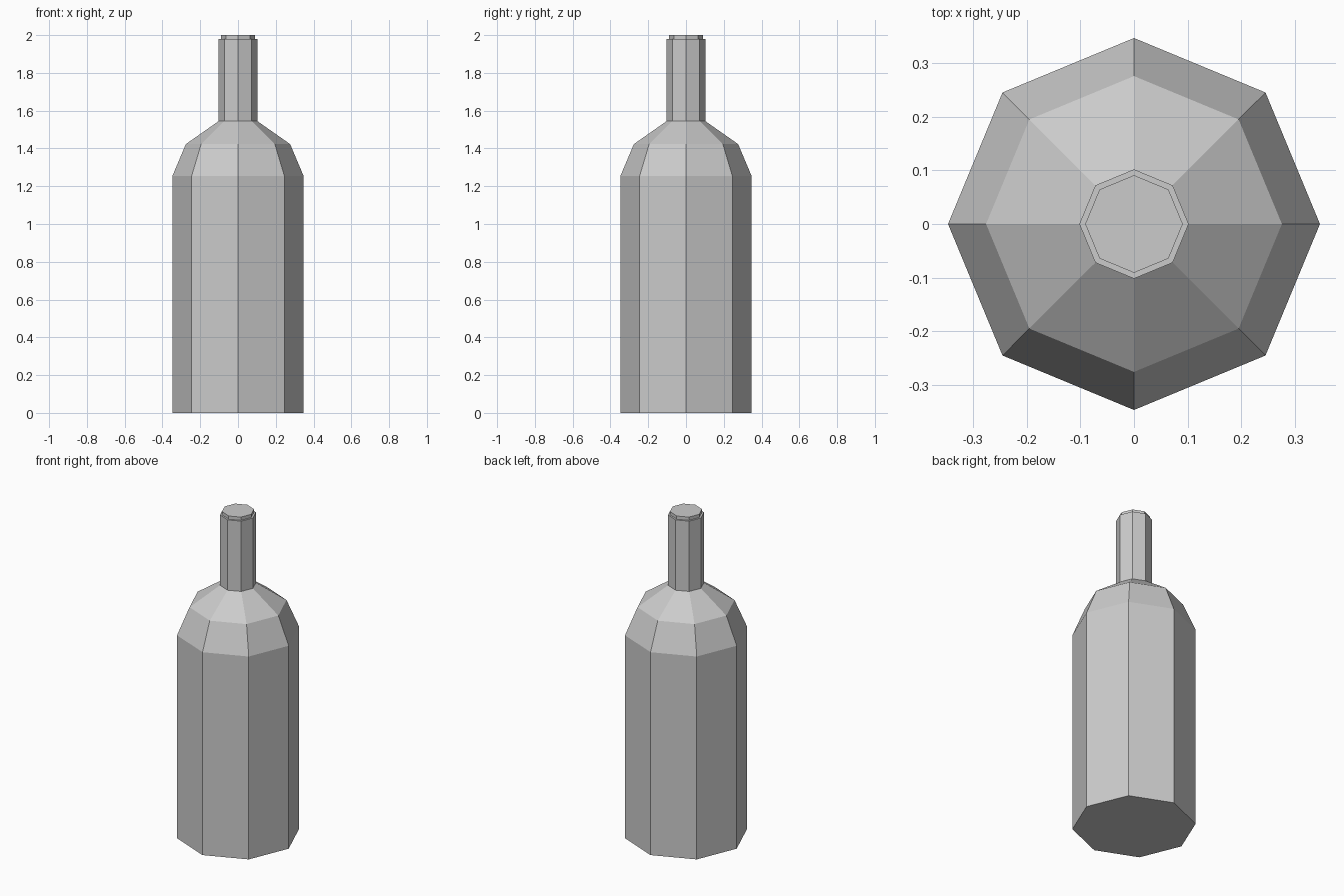
import bpy
import bmesh
from math import cos, sin, tau

SIDES = 8

cube = bpy.data.objects.get("Cube")
if cube:
    bpy.data.objects.remove(cube, do_unlink=True)

# One plain grey for the whole model
grey = bpy.data.materials.new("plain_grey")
grey.use_nodes = True
colour = (0.6, 0.6, 0.6, 1)
grey.diffuse_color = colour
grey.node_tree.nodes["Principled BSDF"].inputs["Base Color"].default_value = colour


def lathe(name, profile):
    """Turn (radius, height) pairs into a closed, flat-shaded octagonal solid."""
    bm = bmesh.new()
    rings = []
    for r, z in profile:
        rings.append([bm.verts.new((r * cos(tau * i / SIDES), r * sin(tau * i / SIDES), z))
                      for i in range(SIDES)])
    for low, high in zip(rings, rings[1:]):
        for i in range(SIDES):
            j = (i + 1) % SIDES
            bm.faces.new((low[i], low[j], high[j], high[i]))
    bm.faces.new(rings[0][::-1])
    bm.faces.new(rings[-1])
    mesh = bpy.data.meshes.new(name)
    bm.to_mesh(mesh)
    bm.free()
    mesh.materials.append(grey)
    obj = bpy.data.objects.new(name, mesh)
    bpy.context.collection.objects.link(obj)
    return obj


# Body, sloped shoulders and neck in one shell
lathe("bottle", [(0.347, 0), (0.347, 1.255), (0.276, 1.423),
                 (0.102, 1.545), (0.102, 1.98)])

# Stopper standing just proud of the neck
lathe("stopper", [(0.091, 1.9), (0.091, 2.0)])
